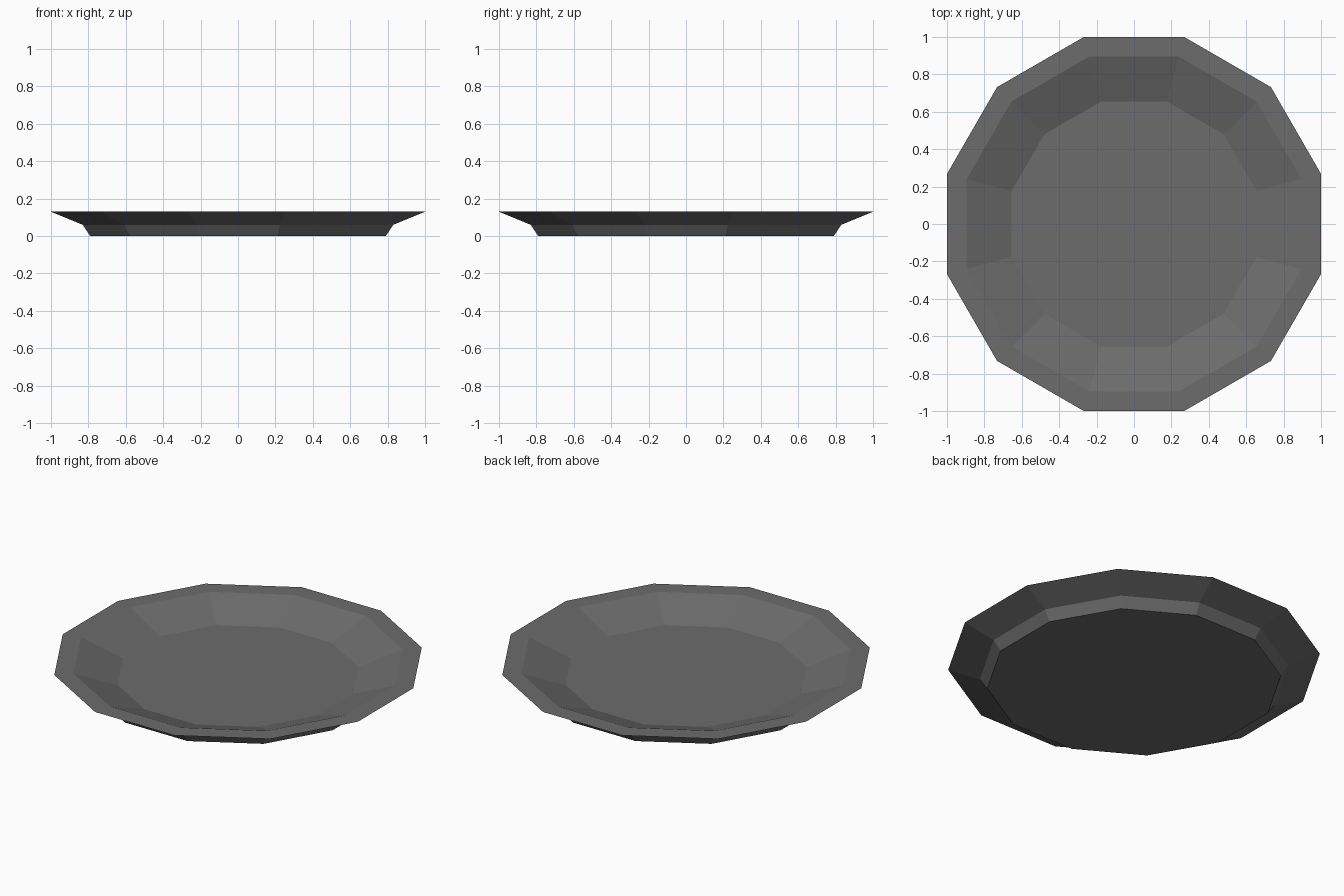
import bpy, bmesh, math

cube = bpy.data.objects.get("Cube")
if cube:
    bpy.data.objects.remove(cube, do_unlink=True)

SIDES = 12

# Dark grey stoneware
grey = bpy.data.materials.new("dark_grey")
grey.use_nodes = True
color = (0.15, 0.15, 0.15, 1)
grey.diffuse_color = color
grey.node_tree.nodes["Principled BSDF"].inputs["Base Color"].default_value = color


def lathe(name, profile, material):
    """Turn (apothem, height) pairs into a closed, flat-sided body."""
    bm = bmesh.new()
    rings = []
    for apothem, z in profile:
        r = apothem / math.cos(math.pi / SIDES)
        angles = [(i + 0.5) * math.tau / SIDES for i in range(SIDES)]
        rings.append([bm.verts.new((r * math.cos(a), r * math.sin(a), z)) for a in angles])
    for low, high in zip(rings, rings[1:]):
        for i in range(SIDES):
            j = (i + 1) % SIDES
            bm.faces.new((low[i], low[j], high[j], high[i]))
    bm.faces.new(rings[0][::-1])
    bm.faces.new(rings[-1])
    mesh = bpy.data.meshes.new(name)
    bm.to_mesh(mesh)
    bm.free()
    mesh.materials.append(material)
    obj = bpy.data.objects.new(name, mesh)
    bpy.context.collection.objects.link(obj)
    return obj


# Foot, flared outside, flat rim, sloped well and sunken floor
lathe("plate", [(0.79, 0), (0.83, 0.06), (1.0, 0.13), (0.895, 0.13), (0.655, 0.04)], grey)
